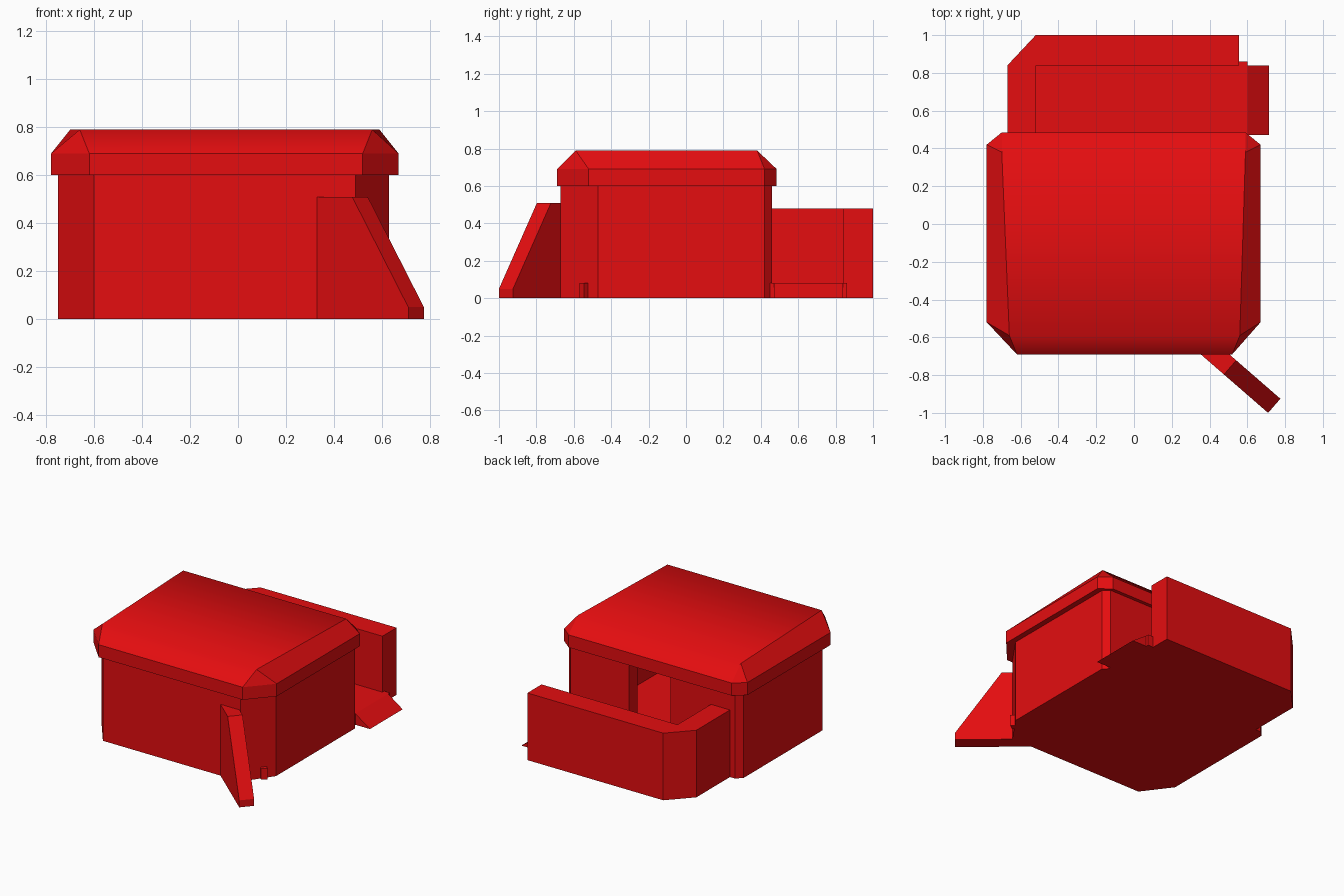
import bpy
import bmesh
from mathutils import Vector

default = bpy.data.objects.get("Cube")
if default:
    bpy.data.objects.remove(default, do_unlink=True)

red = bpy.data.materials.new("red_paint")
red.use_nodes = True
red.diffuse_color = (0.78, 0.004, 0.005, 1)
red.node_tree.nodes["Principled BSDF"].inputs["Base Color"].default_value = red.diffuse_color


def finish(bm, name):
    bmesh.ops.recalc_face_normals(bm, faces=bm.faces)
    mesh = bpy.data.meshes.new(name)
    bm.to_mesh(mesh)
    bm.free()
    mesh.materials.append(red)
    obj = bpy.data.objects.new(name, mesh)
    bpy.context.collection.objects.link(obj)
    return obj


def extrude(name, points, offset):
    """Extrude a closed 3D outline by an offset."""
    bm = bmesh.new()
    face = bm.faces.new([bm.verts.new(p) for p in points])
    result = bmesh.ops.extrude_face_region(bm, geom=[face], use_keep_orig=True)
    moved = [g for g in result["geom"] if isinstance(g, bmesh.types.BMVert)]
    bmesh.ops.translate(bm, verts=moved, vec=offset)
    return finish(bm, name)


def prism(name, outline, bottom, top):
    return extrude(name, [(x, y, bottom) for x, y in outline], (0, 0, top - bottom))


def box(name, x0, x1, y0, y1, z0, z1):
    return prism(name, [(x0, y0), (x1, y0), (x1, y1), (x0, y1)], z0, z1)


EAVE = 0.6
FLOOR = 0.08
DOOR_LEFT, DOOR_RIGHT = 0.13, -0.2

# Hollow main walls with a doorway in the back
outer = [(DOOR_LEFT, .46), (.59, .46), (.63, .42), (.63, -.47), (.49, -.67),
         (-.6, -.67), (-.75, -.47), (-.75, .42), (-.71, .46), (DOOR_RIGHT, .46)]
inner = [(DOOR_RIGHT, .36), (-.65, .36), (-.65, -.44), (-.55, -.57),
         (.44, -.57), (.53, -.44), (.53, .36), (DOOR_LEFT, .36)]
prism("main_walls", outer + inner, 0, EAVE)
prism("main_floor", inner, 0, FLOOR)

# Roof: chamfered rim rising to a smaller four-cornered top
rim = [(-.62, -.69), (.52, -.69), (.67, -.52), (.67, .42),
       (.59, .485), (-.7, .485), (-.78, .42), (-.78, -.52)]
cap = [(-.66, -.59), (.56, -.59), (.59, .38), (-.7, .38)]
bm = bmesh.new()
low = [bm.verts.new((x, y, EAVE)) for x, y in rim]
mid = [bm.verts.new((x, y, .69)) for x, y in rim]
top = [bm.verts.new((x, y, .79)) for x, y in cap]
bm.faces.new(low)
for i in range(8):
    j = (i + 1) % 8
    bm.faces.new((low[i], low[j], mid[j], mid[i]))
for i in range(4):
    a, b, c = mid[2 * i], mid[2 * i + 1], mid[(2 * i + 2) % 8]
    bm.faces.new((a, b, top[(i + 1) % 4], top[i]))
    bm.faces.new((b, c, top[(i + 1) % 4]))
bm.faces.new(top)
# Only the front and back edges of the top blend smoothly
for f in bm.faces:
    f.smooth = True
for e in bm.edges:
    p, q = (v.co for v in e.verts)
    e.smooth = min(p.z, q.z) > .75 and abs(p.y - q.y) < .01
finish(bm, "roof")

# Back terrace: floor, L-shaped parapet and side ramp
box("terrace_floor", -.6, .6, .36, .86, 0, FLOOR)
prism("terrace_parapet", [(-.67, .43), (-.52, .43), (-.52, .84), (.555, .84),
                          (.555, 1), (-.52, 1), (-.67, .84)], 0, .48)
extrude("terrace_ramp", [(.6, .47, 0), (.715, .47, 0), (.6, .47, FLOOR)], (0, .37, 0))

# Diagonal buttress at the front corner
tip = Vector((.71, -1, 0))
along = Vector((-.755, .656, 0))
profile = [(0, 0), (0, .05), (.31, .51), (.56, .51), (.56, 0)]
extrude("front_buttress", [tip + along * s + Vector((0, 0, z)) for s, z in profile],
        Vector((.065, .075, 0)))

# Small stub on the chamfered corner
prism("corner_stub", [(.545, -.53), (.58, -.57), (.615, -.545), (.58, -.51)], 0, FLOOR)
